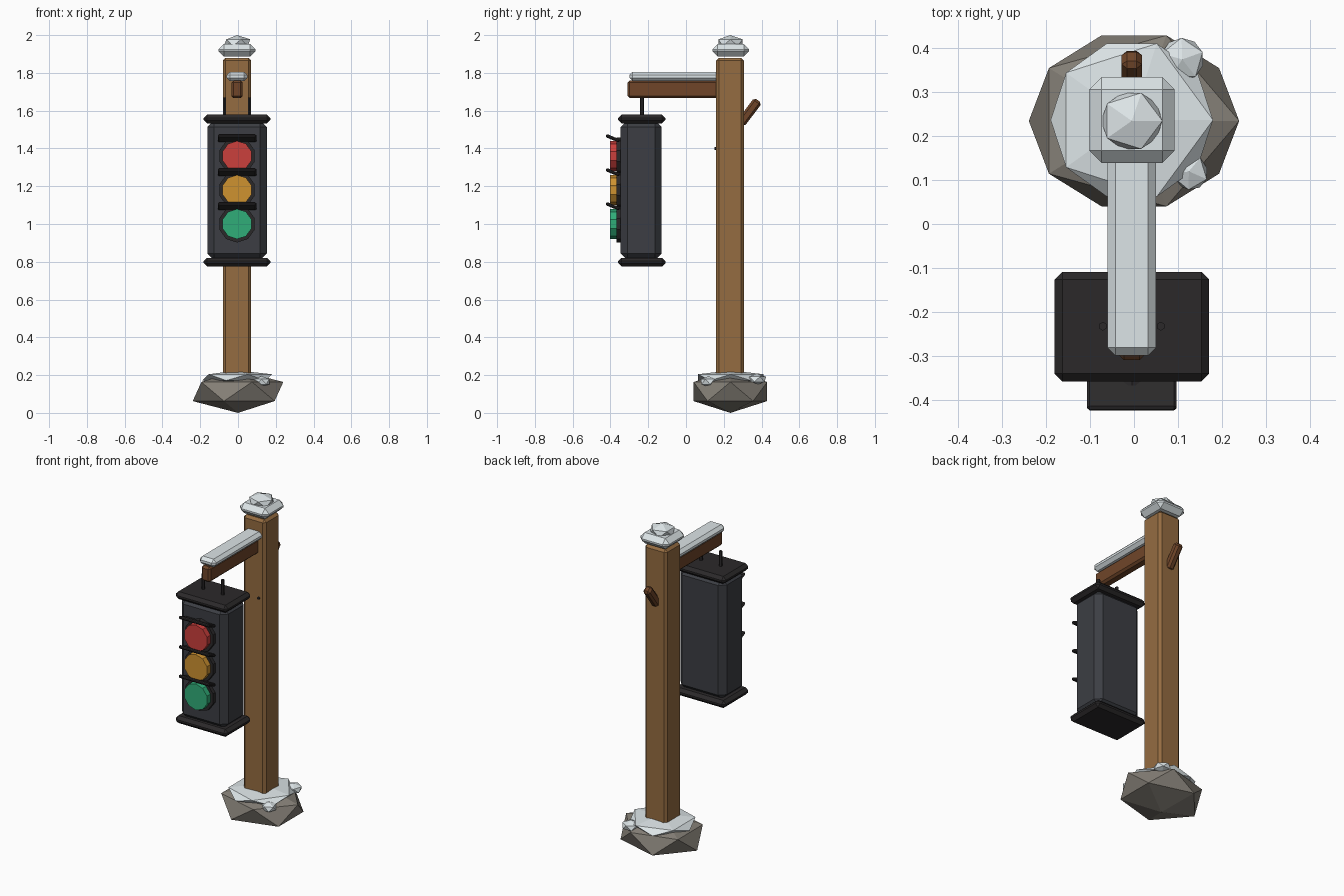
import bpy
from math import radians, pi

if "Cube" in bpy.data.objects:
    bpy.data.objects.remove(bpy.data.objects["Cube"])

CX = -0.005   # centre line of the post and lamp
PY = 0.233    # post depth position


def material(name, rgb):
    m = bpy.data.materials.new(name)
    m.diffuse_color = (*rgb, 1)
    m.use_nodes = True
    m.node_tree.nodes["Principled BSDF"].inputs["Base Color"].default_value = m.diffuse_color
    return m


WOOD = material("wood", (0.30, 0.15, 0.053))
DARK_WOOD = material("dark wood", (0.16, 0.06, 0.022))
SNOW = material("snow", (0.72, 0.78, 0.80))
STONE = material("stone", (0.23, 0.21, 0.18))
CASE = material("case", (0.045, 0.048, 0.057))
TRIM = material("trim", (0.024, 0.022, 0.023))
RED = material("red", (0.60, 0.05, 0.045))
AMBER = material("amber", (0.62, 0.29, 0.03))
GREEN = material("green", (0.03, 0.42, 0.19))


def finish(name, mat, bevel=0):
    ob = bpy.context.object
    ob.name = name
    ob.data.materials.append(mat)
    bpy.ops.object.transform_apply(location=False, rotation=False, scale=True)
    if bevel:
        b = ob.modifiers.new("bevel", 'BEVEL')
        b.width = bevel
        b.segments = 1
    return ob


def box(name, loc, size, mat, bevel=0, tilt=0):
    bpy.ops.mesh.primitive_cube_add(size=1, location=loc, rotation=(radians(tilt), 0, 0))
    bpy.context.object.scale = size
    return finish(name, mat, bevel)


def lump(name, loc, scale, mat, turn=0):
    bpy.ops.mesh.primitive_ico_sphere_add(subdivisions=1, radius=1, location=loc,
                                          rotation=(0, 0, radians(turn)))
    bpy.context.object.scale = scale
    return finish(name, mat)


def cylinder(name, loc, radius, depth, sides, mat, rot=(0, 0, 0), bevel=0):
    bpy.ops.mesh.primitive_cylinder_add(vertices=sides, radius=radius, depth=depth,
                                        location=loc, rotation=rot)
    return finish(name, mat, bevel)


# Stone foot with settled snow
lump("base_rock", (0, 0.235, 0.113), (0.268, 0.229, 0.113), STONE)
lump("base_snow", (-0.005, 0.237, 0.188), (0.207, 0.205, 0.037), SNOW)
lump("snow_clump_back", (0.11, 0.375, 0.178), (0.055, 0.055, 0.03), SNOW, 20)
lump("snow_clump_front", (0.125, 0.12, 0.165), (0.045, 0.05, 0.03), SNOW, 50)

# Post and its snow cap
box("post", (CX, PY, 0.99), (0.15, 0.148, 1.78), WOOD, 0.015)
box("cap_snow_lower", (CX, 0.237, 1.92), (0.195, 0.195, 0.066), SNOW, 0.028)
lump("cap_snow_upper", (CX, 0.235, 1.96), (0.078, 0.075, 0.04), SNOW)

# Arm, peg and nail
box("arm", (CX, -0.06, 1.713), (0.06, 0.50, 0.094), DARK_WOOD, 0.012)
box("arm_snow", (CX, -0.06, 1.781), (0.11, 0.48, 0.05), SNOW, 0.018)
box("back_peg", (CX, 0.335, 1.592), (0.046, 0.05, 0.155), DARK_WOOD, 0.012, -37)
cylinder("nail", (0.03, 0.16, 1.40), 0.008, 0.02, 6, TRIM, (pi / 2, 0, 0))

# Lamp housing
box("lamp_case", (CX, -0.237, 1.178), (0.315, 0.217, 0.74), CASE, 0.035)
for name, z in (("top_trim", 1.556), ("bottom_trim", 0.798)):
    box(name, (CX, -0.234, z), (0.353, 0.25, 0.046), TRIM, 0.018)
for side, x in (("left", -0.066), ("right", 0.066)):
    cylinder(side + "_hanger", (CX + x, -0.233, 1.615), 0.010, 0.11, 6, TRIM)

# Three lights, each with a ring and a tilted hood
for name, z, mat in (("red", 1.36, RED), ("amber", 1.18, AMBER), ("green", 1.0, GREEN)):
    turn = (pi / 2, 0, 0)
    cylinder(name + "_ring", (CX, -0.353, z), 0.098, 0.03, 10, TRIM, turn)
    cylinder(name + "_lens", (CX, -0.378, z), 0.08, 0.048, 10, mat, turn)
    box(name + "_hood", (CX, -0.388, z + 0.094), (0.204, 0.078, 0.018), TRIM, 0.006, -23)
